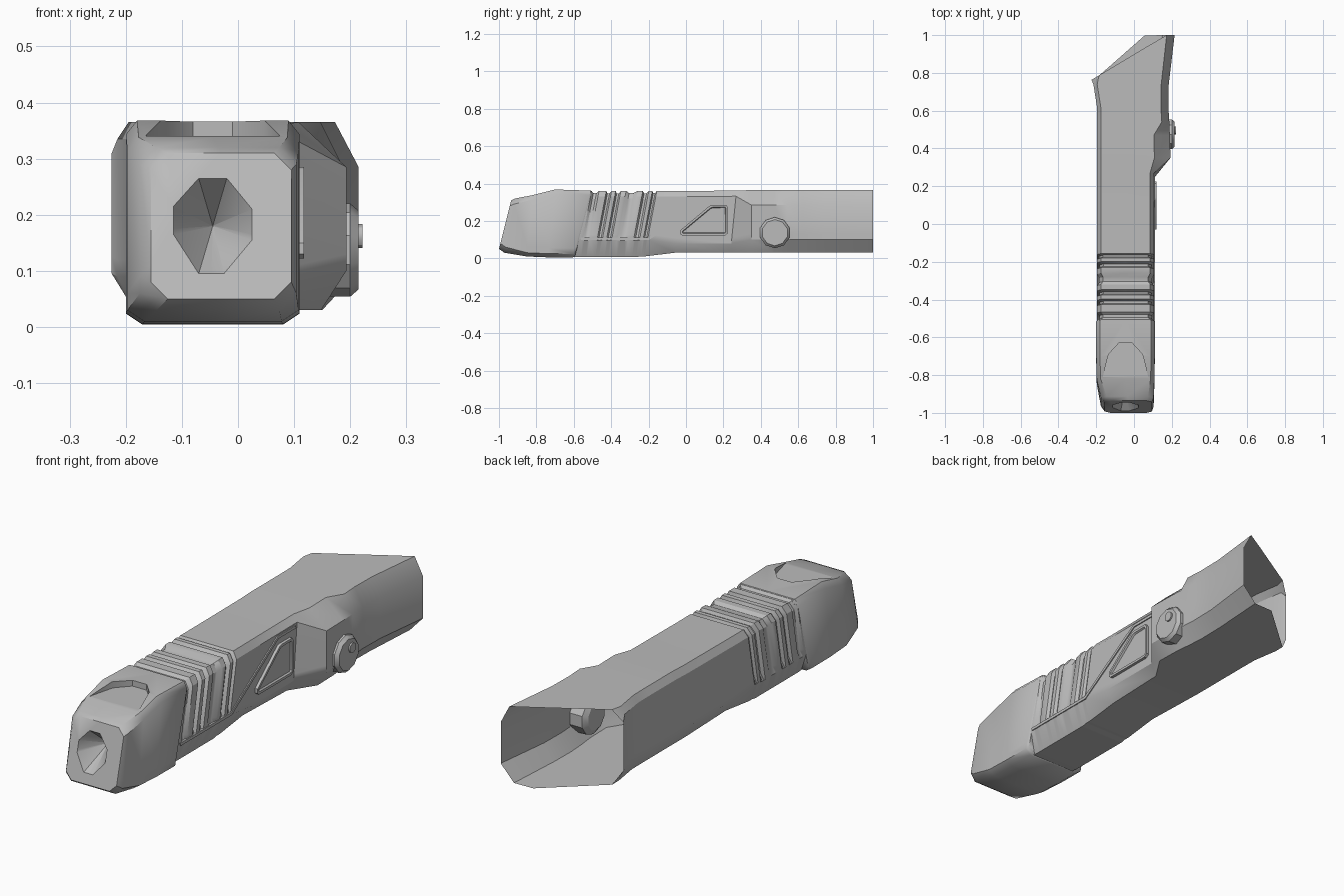
import bpy, bmesh, math
from mathutils import Vector

if "Cube" in bpy.data.objects:
    bpy.data.objects.remove(bpy.data.objects["Cube"])

grey = bpy.data.materials.new("plain grey")
grey.use_nodes = True
grey.diffuse_color = (0.5, 0.5, 0.5, 1)
grey.node_tree.nodes["Principled BSDF"].inputs["Base Color"].default_value = (0.5, 0.5, 0.5, 1)


def finish(name, bm, angle=30):
    """Turn a bmesh into a smooth-by-angle object."""
    bmesh.ops.recalc_face_normals(bm, faces=bm.faces)
    mesh = bpy.data.meshes.new(name)
    bm.to_mesh(mesh)
    bm.free()
    mesh.materials.append(grey)
    ob = bpy.data.objects.new(name, mesh)
    bpy.context.collection.objects.link(ob)
    smooth(ob, angle)
    return ob


def smooth(ob, angle):
    bpy.ops.object.select_all(action='DESELECT')
    ob.select_set(True)
    bpy.context.view_layer.objects.active = ob
    bpy.ops.object.shade_smooth_by_angle(angle=math.radians(angle))


def section(xl, xr, z0, z1, tl=(.02, .03), tr=(.02, .03), br=(.04, .09), bl=(.04, .09),
            inset=0, mid=.5):
    """Chamfered box section; inset sinks only the top and upper sides."""
    top, left, right = z1 - inset, xl + inset, xr - inset
    tx0, tx1 = left + tl[0], right - tr[0]
    bx0, bx1 = xl + bl[0], xr - br[0]
    lift = .03 if z1 - z0 > .25 else .01
    return [(tx0, top), (tx0 + (tx1 - tx0) * mid, top), (tx1, top), (right, top - tr[1]),
            (right, z0 + br[1] + lift), (xr, z0 + br[1]), (bx1, z0),
            (bx0 + (bx1 - bx0) * mid, z0), (bx0, z0), (xl, z0 + bl[1]),
            (left, z0 + bl[1] + lift), (left, top - tl[1])]


def ring(y, sec, lean=0, zref=.36):
    return [Vector((x, y + lean * (z - zref), z)) for x, z in sec]


def loft(name, rings, cap_start, cap_end, angle):
    bm = bmesh.new()
    rows = [[bm.verts.new(p) for p in r] for r in rings]
    for a, b in zip(rows, rows[1:]):
        for i in range(len(a)):
            j = (i + 1) % len(a)
            bm.faces.new((a[i], a[j], b[j], b[i]))
    if cap_start:
        bm.faces.new(rows[0])
    if cap_end:
        bm.faces.new(rows[-1])
    return finish(name, bm, angle)


def prism(name, outline, place, low, high, rim=0):
    """Extrude an outline between two levels, with an optional raised rim."""
    bm = bmesh.new()
    a = [bm.verts.new(place(u, v, low)) for u, v in outline]
    b = [bm.verts.new(place(u, v, high)) for u, v in outline]
    bm.faces.new(a)
    lid = bm.faces.new(b)
    for i in range(len(a)):
        j = (i + 1) % len(a)
        bm.faces.new((a[i], a[j], b[j], b[i]))
    bmesh.ops.recalc_face_normals(bm, faces=bm.faces)
    if rim:
        bmesh.ops.inset_region(bm, faces=[lid], thickness=rim)
        bmesh.ops.inset_region(bm, faces=[lid], thickness=.004, depth=-.008)
    return finish(name, bm)


def on_side(y, z, x):
    return Vector((x, y, z))


def on_top(x, y, z):
    return Vector((x, y, z))


# Nose with a conical hole in its slanted face
hole = dict(tl=(.045, .05), tr=(.045, .055), br=(.05, .06), bl=(.045, .07))
soft = dict(tl=(.03, .03), tr=(.03, .03), br=(.03, .03), bl=(.03, .03))
edge = dict(tl=(.02, .025), tr=(.02, .025), br=(.03, .02), bl=(.03, .02))
tip = [Vector((-.045 + (x + .045) * .01, -.85, .18 + (z - .18) * .01))
       for x, z in section(-.115, .025, .095, .265, **hole)]
nose = loft("nose", [
    tip,
    ring(-.935, section(-.115, .025, .095, .265, **hole), .25, .31),
    ring(-.935, section(-.155, .095, .05, .31, **soft), .25, .31),
    ring(-.915, section(-.175, .104, .03, .32, **soft), .2, .31),
    ring(-.82, section(-.197, .108, .01, .338, **edge), .1, .33),
    ring(-.7, section(-.2, .11, .005, .368, **edge), .1),
    ring(-.51, section(-.2, .11, .004, .362, **edge), .27),
    ring(-.5, section(-.192, .103, .012, .354, **edge), .27),
], True, True, 42)

# Arched scoop cut into the top of the nose
arch = [(-.168, -.85), (-.163, -.8), (-.135, -.69), (-.08, -.63),
        (-.01, -.63), (.045, -.69), (.073, -.8), (.078, -.85)]
cutter = prism("scoop_cutter", arch, on_top, .34, .5)
cutter.hide_render = True
cut = nose.modifiers.new("scoop", 'BOOLEAN')
cut.operation = 'DIFFERENCE'
cut.solver = 'EXACT'
cut.object = cutter
bpy.context.view_layer.objects.active = nose
bpy.ops.object.modifier_apply(modifier=cut.name)
bpy.data.objects.remove(cutter)
smooth(nose, 42)

# Body: leaning grip grooves, plain middle, collar, flared open rear
lean = .19
rings = [ring(-.54, section(-.193, .105, .008, .36), lean)]
for y, half, depth in ((-.485, .02, .012), (-.412, .014, .013), (-.362, .014, .013),
                       (-.29, .03, .011), (-.215, .016, .013), (-.168, .012, .011)):
    for off, d in ((-half, 0), (-half * .4, depth), (half * .4, depth), (half, 0)):
        z0 = .006 if y < -.2 else .01
        rings.append(ring(y + off, section(-.195, .106, z0, .36, inset=d), lean))
rings += [ring(-.06, section(-.195, .105, .03, .36, br=(.04, .05), bl=(.04, .06))),
          ring(.27, section(-.195, .105, .03, .362, br=(.03, .05), bl=(.03, .06)), .1)]
collar = dict(tr=(.085, .08), br=(.045, .07), bl=(.03, .06))
rings += [ring(.35, section(-.195, .193, .03, .365, **collar)),
          ring(.47, section(-.195, .19, .03, .365, **collar))]
tail = dict(tr=(.04, .08), br=(.05, .07), bl=(.03, .06))
for y, xl, xr in ((.54, -.195, .187), (.62, -.196, .182), (.74, -.215, .184)):
    rings.append(ring(y, section(xl, xr, .03, .365, **tail)))
end = section(-.225, .215, .03, .365, tl=(.04, .055), tr=(.042, .08),
              br=(.065, .07), bl=(.04, .065), mid=.72)
rings.append([Vector((x, min(1, .79 + (x + .18) * (.88 if z < .08 else .6)), z))
              for x, z in end])
loft("body", rings, True, False, 32)

# Raised trim line along the side
path = [(-.56, .097), (-.2, .097), (.13, .312), (.255, .312)]
prism("side_trim", path + [(y - .004, z + .013) for y, z in reversed(path)], on_side, .095, .11)

# Side panel with a rim
panel = [(-.03, .13), (-.02, .122), (.21, .122), (.225, .135), (.225, .27),
         (.215, .285), (.14, .285), (.125, .28), (-.03, .15)]
prism("side_panel", panel, on_side, .095, .118, rim=.012)


# Round knob and its button, both lying along x
def disc(name, y, z, profile, sides):
    bm = bmesh.new()
    rows = []
    for x, r in profile:
        rows.append([bm.verts.new((x, y + r * math.cos(a), z + r * math.sin(a)))
                     for a in (math.tau * (i + .5) / sides for i in range(sides))])
    for a, b in zip(rows, rows[1:]):
        for i in range(sides):
            j = (i + 1) % sides
            bm.faces.new((a[i], a[j], b[j], b[i]))
    bm.faces.new(rows[0])
    bm.faces.new(rows[-1])
    finish(name, bm)


disc("knob", .475, .137, ((.11, .06), (.125, .083), (.2, .083), (.215, .07)), 10)
disc("knob_button", .495, .162, ((.2, .022), (.222, .022)), 12)
